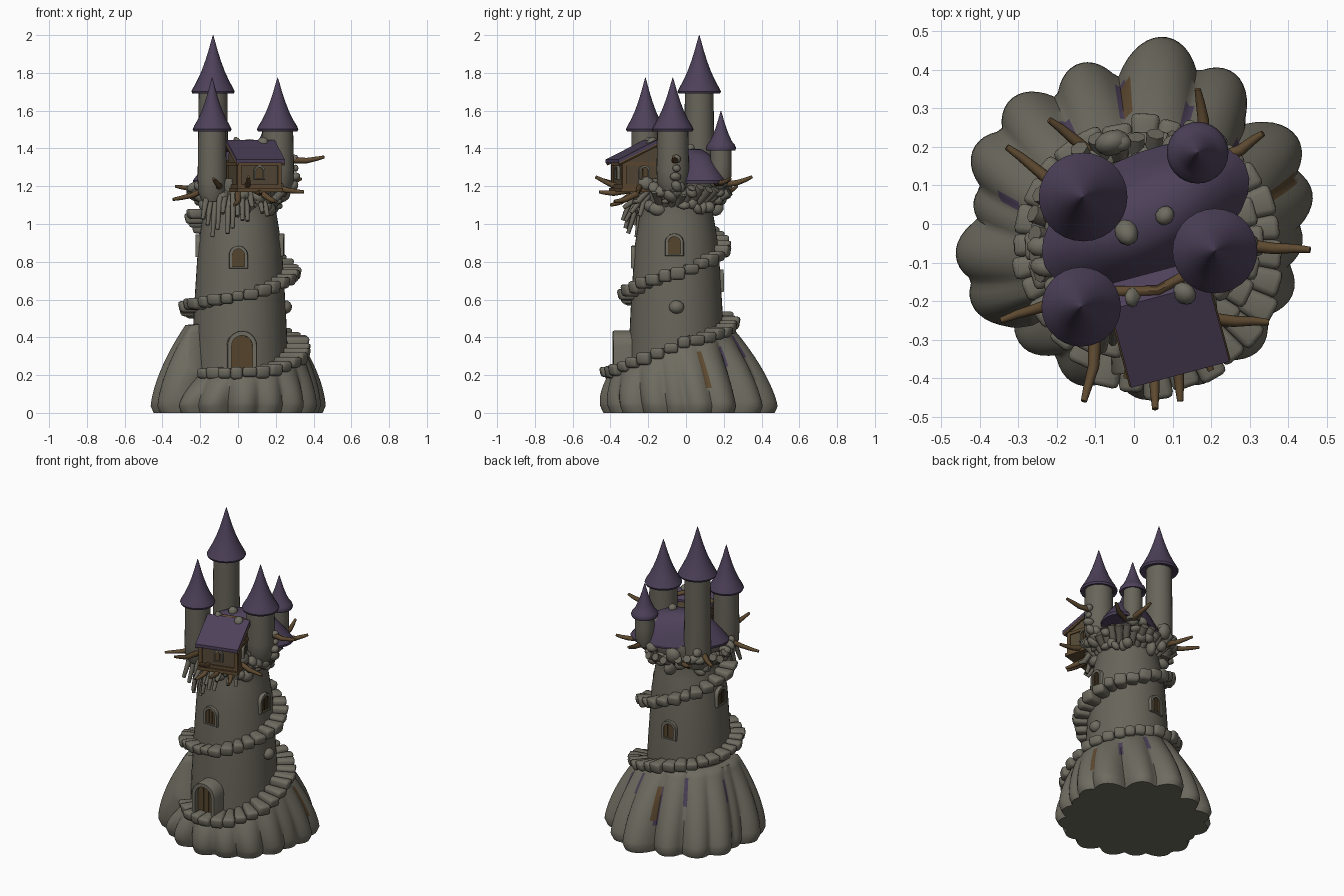
import bpy, bmesh, math, random
from mathutils import Vector, Matrix

if "Cube" in bpy.data.objects:
    bpy.data.objects.remove(bpy.data.objects["Cube"])
random.seed(4)
CX, CY = 0.01, -0.05            # tower axis
rad = math.radians

def mat(name, *c):
    m = bpy.data.materials.new(name)
    m.diffuse_color = (*c, 1)
    m.use_nodes = True
    m.node_tree.nodes["Principled BSDF"].inputs["Base Color"].default_value = m.diffuse_color
    return m
STONE = mat("tower_stone", 0.138, 0.130, 0.102)
ROCK = mat("rock_grey", 0.158, 0.151, 0.118)
PURPLE = mat("roof_purple", 0.074, 0.052, 0.100)
WOOD = mat("branch_brown", 0.112, 0.068, 0.030)
DARK = mat("dark_plank", 0.090, 0.058, 0.026)
WALL = mat("weathered_wall", 0.090, 0.066, 0.038)

def finish(name, bm, *mats, angle=45):
    bmesh.ops.recalc_face_normals(bm, faces=bm.faces)
    me = bpy.data.meshes.new(name)
    bm.to_mesh(me)
    bm.free()
    for m in mats:
        me.materials.append(m)
    ob = bpy.data.objects.new(name, me)
    bpy.context.collection.objects.link(ob)
    bpy.ops.object.select_all(action='DESELECT')
    ob.select_set(True)
    bpy.context.view_layer.objects.active = ob
    bpy.ops.object.shade_smooth_by_angle(angle=rad(angle))
    return ob

def interp(table, x):
    if x <= table[0][0]:
        return table[0][1]
    for (a, u), (b, v) in zip(table, table[1:]):
        if x <= b:
            return u + (v - u) * (x - a) / (b - a)
    return table[-1][1]

def skin(bm, rings):
    rows = [[bm.verts.new(p) for p in r] for r in rings]
    n = len(rows[0])
    for a, b in zip(rows, rows[1:]):
        for i in range(n):
            bm.faces.new((a[i], a[(i + 1) % n], b[(i + 1) % n], b[i]))
    bm.faces.new(rows[0])
    bm.faces.new(rows[-1])

def lathe(name, x, y, prof, m, n=28):
    bm = bmesh.new()
    skin(bm, [[(x + r * math.cos(i * math.tau / n), y + r * math.sin(i * math.tau / n), z)
               for i in range(n)] for r, z in prof])
    return finish(name, bm, m)

def tube(bm, pts, r0, r1, n=8):
    pts = [Vector(p) for p in pts]
    rings = []
    for i, p in enumerate(pts):
        d = pts[min(i + 1, len(pts) - 1)] - pts[max(i - 1, 0)]
        q = d.to_track_quat('Z', 'Y')
        r = r0 + (r1 - r0) * i / (len(pts) - 1)
        rings.append([p + q @ Vector((r * math.cos(k * math.tau / n), r * math.sin(k * math.tau / n), 0))
                      for k in range(n)])
    skin(bm, rings)

def blob(bm, p, s):
    M = (Matrix.Translation(p) @ Matrix.Rotation(random.uniform(0, 6), 4, Vector((random.random(), 1, random.random())))
         @ Matrix.Diagonal((s * random.uniform(.8, 1.3), s * random.uniform(.8, 1.2), s * random.uniform(.6, .9), 1)))
    bmesh.ops.create_icosphere(bm, subdivisions=2, radius=1, matrix=M)

def box(bm, M, x0, x1, y0, y1, z0, z1):
    T = Matrix.Translation(((x0 + x1) / 2, (y0 + y1) / 2, (z0 + z1) / 2))
    bmesh.ops.create_cube(bm, size=1, matrix=M @ T @ Matrix.Diagonal((x1 - x0, y1 - y0, z1 - z0, 1)))

# spiral stair tables: angle -> height, angle -> outer radius
STAIR_Z = [(-140, .21), (-75, .215), (-40, .27), (0, .37), (90, .485), (180, .56), (270, .62),
           (360, .75), (450, .9), (560, 1.07)]
STAIR_R = [(-140, .34), (-90, .41), (0, .385), (90, .33), (180, .335), (270, .315), (360, .325),
           (450, .285), (560, .305)]
TOWER = [(.258, .15), (.25, .4), (.243, .55), (.222, .88), (.2, 1.02), (.185, 1.1), (.19, 1.13),
         (.22, 1.2), (.21, 1.24)]
tower_r = lambda z: interp([(h, r) for r, h in TOWER], z)

# rock base: lobed skirt whose top follows the stair
LOBES = [(80, .492), (57, .47), (27, .48), (10, .47), (-6, .44), (-24, .45), (-45, .46), (-65, .45),
         (-85, .455), (-110, .44), (-132, .43), (-153, .47), (-169, .47), (172, .42), (155, .46),
         (135, .455), (109, .44)]
def lobed(a):
    best = .36
    for l, r in LOBES:
        d = rad((a - l + 180) % 360 - 180)
        best = max(best, r * (1 - 2.8 * d * d))
    return best
def rock_top(a):
    s = (a + 140) % 360 - 140
    z = min(.465, interp(STAIR_Z, s) - .02)
    r = min(.385, interp(STAIR_R, s) - .045)
    f = max(0, (s - 208) / 12)     # cliff beside the door
    return z + (.19 - z) * f, r + (.36 - r) * f
bm = bmesh.new()
N, K = 180, 14
rings = []
for k in range(-1, K + 3):
    ring = []
    for i in range(N):
        a = i * 360 / N
        zt, rt = rock_top(a)
        t = min(max(k, 0) / K, 1)
        lob = lobed(a)
        plain = rt + (lob * .4 + .44 * .6 - rt) * (1 - t ** 1.6)
        r = plain + (lob - .44) * .6 * (1 - t) ** .5
        z = .035 + (zt - .035) * t
        if k == -1:
            r, z = r * .965, 0
        if k > K:
            r, z = (.24, .1)[k - K - 1], zt + .005
        c, s = math.cos(rad(a)), math.sin(rad(a))
        ring.append((CX * t + r * c, CY * t + r * s, z))
    rings.append(ring)
skin(bm, rings)
# mineral streaks in a few clefts: angle, width, z range, colour
STREAKS = [(96, 4, .15, .38, 1), (94, 2, .2, .36, 2), (18, 3, .14, .32, 2), (68, 2, .28, .4, 1),
           (122, 2, .28, .42, 1), (42, 2, .25, .36, 1), (164, 2, .28, .4, 1)]
for i, f in enumerate(list(bm.faces)[:N * (K + 1)]):
    a, z = (i % N + .5) * 360 / N, f.calc_center_median().z
    for b, w, z0, z1, m in STREAKS:
        if abs(a - b) <= w / 2 and z0 < z < z1:
            f.material_index = m
finish("rock_base", bm, ROCK, PURPLE, WOOD, angle=60)

# main tower
lathe("tower", CX, CY, TOWER, STONE, 48)

# stair blocks
bm = bmesh.new()
a = -134
while a < 562:
    ro = interp(STAIR_R, a) + random.uniform(-.012, .008)
    z = interp(STAIR_Z, a) + random.uniform(-.004, .004)
    half = math.degrees(random.uniform(.062, .085) / ro) / 2
    ri, h = tower_r(z) - .03, random.uniform(.026, .034)
    vs = []
    for zz in (z - h, z + h):
        for r, s in ((ri, -1), (ro, -1), (ro, 1), (ri, 1)):
            t = rad(a + half + s * half)
            rr = r - (.012 if zz < z and r == ro else 0)
            vs.append(bm.verts.new((CX + rr * math.cos(t), CY + rr * math.sin(t), zz)))
    fs = [bm.faces.new([vs[i] for i in q]) for q in
          ((0, 1, 2, 3), (4, 5, 6, 7), (0, 1, 5, 4), (1, 2, 6, 5), (2, 3, 7, 6), (3, 0, 4, 7))]
    es = list({e for f in fs for e in f.edges})
    bmesh.ops.bevel(bm, geom=es, offset=.016, segments=2, affect='EDGES', profile=.5)
    a += 2 * half
finish("stair_blocks", bm, ROCK, angle=60)

# arched door and windows: ring frame with a recessed panel
def arch(w, h, z0):
    return [(-w, z0), (w, z0)] + [(w * math.cos(math.pi * i / 10), z0 + h - w + w * math.sin(math.pi * i / 10))
                                  for i in range(11)]
def opening(name, M, w, h, border, depth, recess):
    o, n = arch(w, h, 0), arch(w - border, h - 1.6 * border, border * .6)
    at = lambda pts, d: [M @ Vector((u, -d, v)) for u, v in pts]
    bm = bmesh.new()
    rows = [[bm.verts.new(p) for p in r] for r in
            (at(o, -.04), at(o, depth - .006), at([(u * .95, v * .98 + .002) for u, v in o], depth), at(n, depth), at(n, -.04))]
    for r, s in zip(rows, rows[1:]):
        for i in range(len(r)):
            j = (i + 1) % len(r)
            bm.faces.new((r[i], r[j], s[j], s[i]))
    finish(name + "_frame", bm, ROCK)
    bm = bmesh.new()
    bm.faces.new([bm.verts.new(p) for p in at(n, depth - recess)])
    for k in (-1, 1):    # plank battens
        box(bm, M, k * w * .22 - .004, k * w * .22 + .004, recess - depth - .005, recess - depth, border, h * .8)
    finish(name + "_panel", bm, DARK)
def on_tower(ang, z, h):
    r = tower_r(z + h / 2)
    return (Matrix.Translation((CX + r * math.cos(rad(ang)), CY + r * math.sin(rad(ang)), z))
            @ Matrix.Rotation(rad(ang + 90), 4, 'Z'))
opening("door", on_tower(-88, .2, .23), .08, .235, .025, .085, .03)
for i, (ang, z) in enumerate([(-92, .765), (-3, .83), (180, .825), (95, .64)]):
    opening("window_%d" % (i + 1), on_tower(ang, z, .12), .05, .12, .017, .014, .008)

# turrets: x, y, shaft radius, foot, eave, apex, roof radius
for i, (x, y, r, z0, z1, z2, R) in enumerate([
        (-.132, .07, .08, 1.1, 1.69, 2.0, .115), (-.137, -.215, .077, 1.12, 1.49, 1.775, .103),
        (.21, -.07, .086, 1.17, 1.49, 1.775, .11), (.165, .185, .057, 1.2, 1.39, 1.6, .08)]):
    lathe("turret_%d" % (i + 1), x, y, [(r * .7, z0), (r * .97, z0 + .05), (r, z0 + .12), (r * .95, z1 + .02)], STONE)
    H = z2 - z1
    lathe("turret_roof_%d" % (i + 1), x, y, [(r * .8, z1 + .012), (R * .95, z1), (R, z1 + .012), (R * .92, z1 + .03)] +
          [(R * q, z1 + H * t) for q, t in ((.74, .22), (.54, .38), (.36, .56), (.2, .75), (.09, .9), (.01, 1))], PURPLE)

# long hall roof between the turrets
hall = lathe("hall_roof", 0, 0, [(.15, 1.225), (.262, 1.215), (.265, 1.23), (.22, 1.29), (.16, 1.36), (.09, 1.395), (.01, 1.4)], PURPLE)
hall.data.transform(Matrix.Translation((.03, .02, 0)) @ Matrix.Rotation(rad(27), 4, 'Z') @ Matrix.Diagonal((1.1, .6, 1, 1)))

# front cottage, turned a little
M = Matrix.Translation((.088, -.27, 0)) @ Matrix.Rotation(rad(15), 4, 'Z')
bm = bmesh.new()
box(bm, M, -.112, .112, -.09, .14, 1.19, 1.335)
for s in (-1, 1):      # gable ends
    bm.faces.new([bm.verts.new(M @ Vector((s * .112, y, z))) for y, z in ((-.09, 1.33), (.14, 1.33), (.08, 1.42))])
finish("cottage_walls", bm, WALL)
bm = bmesh.new()
sec = [(-.125, 1.322), (.085, 1.425), (.15, 1.38), (.15, 1.395), (.085, 1.445), (-.125, 1.342)]
skin(bm, [[M @ Vector((x, y, z)) for y, z in sec] for x in (-.132, .132)])
finish("cottage_roof", bm, PURPLE, angle=20)
bm = bmesh.new()
for x in (-.11, .11):
    for y in (-.09, .13):
        box(bm, M, x - .01, x + .01, y - .01, y + .01, 1.17, 1.335)
for z in (1.2, 1.318):
    box(bm, M, -.115, .115, -.1, -.085, z - .009, z + .009)
    for s in (-1, 1):
        box(bm, M, s * .112 - .007, s * .112 + .007, -.1, .14, z - .009, z + .009)
box(bm, M, -.125, .125, -.11, .15, 1.17, 1.19)
for s in (-1, 1):       # barge boards
    tube(bm, [M @ Vector((s * .126, y, z)) for y, z in ((-.12, 1.318), (.085, 1.418), (.15, 1.372))], .01, .01, 6)
tube(bm, [M @ Vector((x, .1 + .25 * abs(x), 1.435 - 2 * x * x)) for x in (-.13, -.07, 0, .07, .13)], .014, .014)
finish("cottage_beams", bm, WOOD)
opening("cottage_window_front", M @ Matrix.Translation((0, -.09, 1.235)), .03, .075, .01, .015, .008)
opening("cottage_window_side", M @ Matrix.Translation((.112, .02, 1.235)) @ Matrix.Rotation(rad(90), 4, 'Z'), .03, .075, .01, .015, .008)

# jutting branches: root, tip
bm = bmesh.new()
for p, q in [((-.18, .08, 1.2), (-.33, .2, 1.2)), ((-.1, .17, 1.15), (-.22, .27, 1.2)),
             ((.175, .2, 1.21), (.165, .35, 1.25)), ((.2, .16, 1.22), (.335, .235, 1.24)),
             ((.25, -.05, 1.34), (.457, -.067, 1.355)), ((.15, -.24, 1.21), (.35, -.255, 1.17)),
             ((.03, -.3, 1.19), (.055, -.48, 1.25)), ((.09, -.3, 1.18), (.12, -.46, 1.17)),
             ((-.1, -.27, 1.2), (-.13, -.46, 1.24)), ((-.15, -.17, 1.2), (-.345, -.25, 1.13)),
             ((.0, -.28, 1.16), (-.02, -.4, 1.1)), ((.13, -.26, 1.16), (.2, -.38, 1.12))]:
    p, q = Vector(p), Vector(q)
    mid = (p + q) / 2 + Vector((.01, -.005, -.012))
    tube(bm, [p, mid, p.lerp(q, .8) + Vector((.004, 0, -.006)), q], .018, .008)
finish("branches", bm, WOOD, angle=60)

# hanging roots under the cottage, short struts round the tower head
bm = bmesh.new()
for i in range(15):
    x = -.17 + i * .024
    y = -.33 + .3 * abs(x) + random.uniform(-.02, .04)
    z = random.uniform(.92, 1.09) + max(0, x) * .3
    tube(bm, [(x * .85, y + .1, 1.2), (x, y + .03, 1.12), (x * 1.1, y + random.uniform(-.03, .01), z)], .021, .011, 7)
for i in range(22):
    t, r = rad(-30 + i * 11), random.uniform(.245, .28)
    c, s = math.cos(t), math.sin(t)
    tube(bm, [(CX + .18 * c, CY + .18 * s, 1.1), (CX + r * c, CY + .02 + r * s, 1.16 + random.uniform(0, .04))], .018, .024, 7)
finish("hanging_roots", bm, STONE, angle=60)

# rubble collar, roof stones and the stack beside the right turret
bm = bmesh.new()
for i in range(60):
    t = i * 2.39996
    r = random.uniform(.19, .255)
    blob(bm, (CX + r * math.cos(t), CY + .015 + r * math.sin(t), 1.07 + .14 * (r - .19) / .065 + random.uniform(-.02, .02)),
         random.uniform(.028, .042))
for p, s in [((-.02, -.02, 1.39), .036), ((.08, .022, 1.4), .032), ((.125, .115, 1.33), .034),
             ((0, -.19, 1.43), .03), ((.13, -.18, 1.43), .03), ((.3, -.05, 1.345), .026), ((.305, -.05, 1.295), .022),
             ((.3, -.055, 1.25), .027), ((.29, -.05, 1.2), .03), ((.25, -.05, .56), .042)]:
    blob(bm, p, s)
finish("rubble_stones", bm, ROCK, angle=60)
